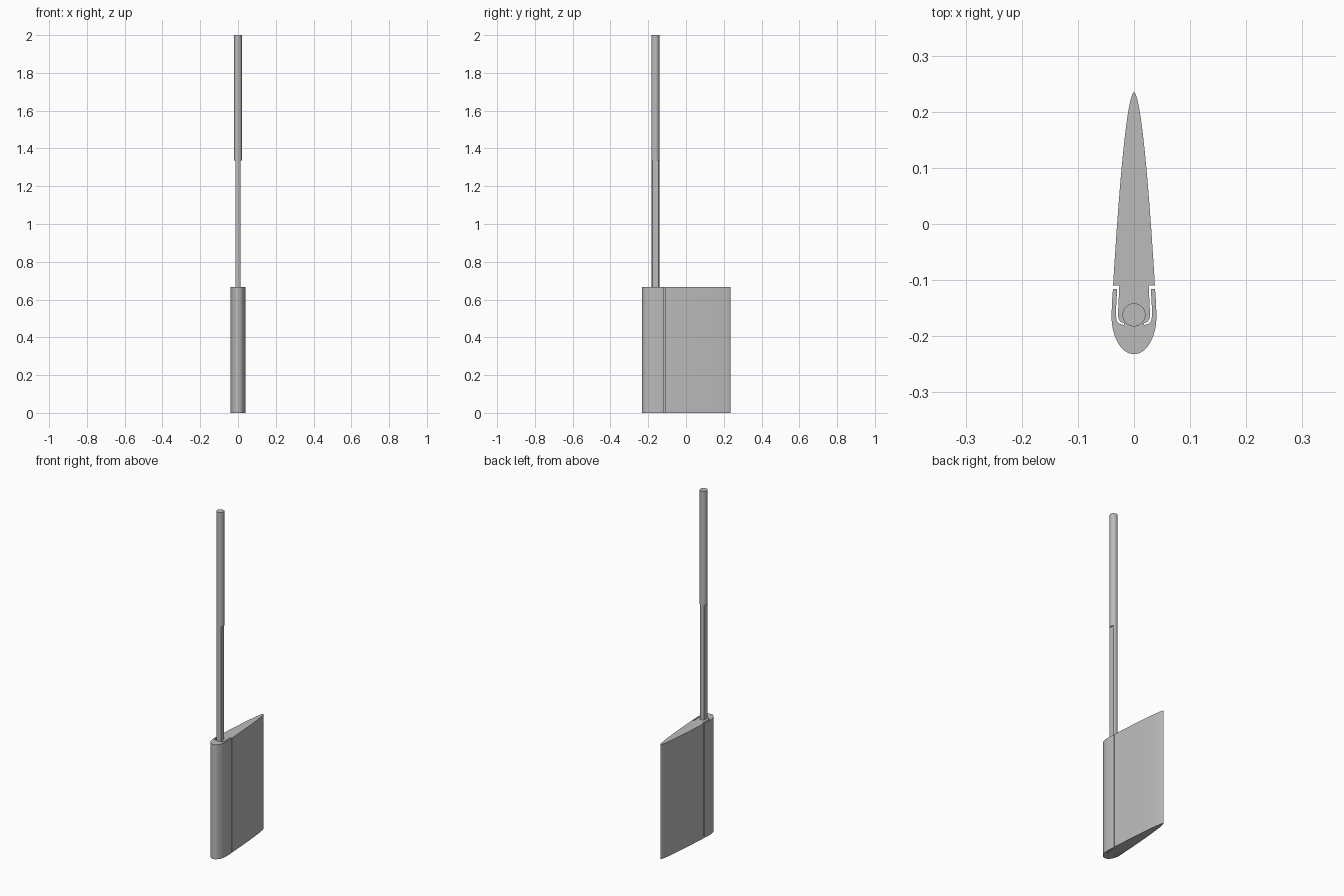
import bpy, bmesh, math

cube = bpy.data.objects.get("Cube")
if cube:
    bpy.data.objects.remove(cube)

grey = bpy.data.materials.new("plain grey")
grey.use_nodes = True
grey.diffuse_color = (0.5, 0.5, 0.5, 1)
grey.node_tree.nodes["Principled BSDF"].inputs["Base Color"].default_value = (0.5, 0.5, 0.5, 1)

BLADE_TOP = 0.667
FLAT_TOP = 1.335
ROD_Y, ROD_R, FLAT_X = -0.162, 0.0205, 0.0133


def prism(name, outline, z0, z1):
    """Extrude a closed counter-clockwise outline from z0 to z1."""
    bm = bmesh.new()
    base = bm.faces.new([bm.verts.new((x, y, z0)) for x, y in outline])
    top = bmesh.ops.extrude_face_region(bm, geom=[base], use_keep_orig=True)
    verts = [v for v in top["geom"] if isinstance(v, bmesh.types.BMVert)]
    bmesh.ops.translate(bm, verts=verts, vec=(0, 0, z1 - z0))
    bmesh.ops.recalc_face_normals(bm, faces=bm.faces)
    mesh = bpy.data.meshes.new(name)
    bm.to_mesh(mesh)
    bm.free()
    mesh.materials.append(grey)
    obj = bpy.data.objects.new(name, mesh)
    bpy.context.collection.objects.link(obj)
    bpy.ops.object.select_all(action="DESELECT")
    obj.select_set(True)
    bpy.context.view_layer.objects.active = obj
    bpy.ops.object.shade_smooth_by_angle(angle=math.radians(32))
    return obj


# Blade half outline: rounded nose, hinge slit, then tapering tail
nose = []
for i in range(17):
    a = math.radians(-90 + 90 * i / 16)
    nose.append((0.04 * math.cos(a), -0.165 + 0.067 * math.sin(a)))
nose += [(0.0393, -0.14), (0.0375, -0.1155)]
slit = [(0.0300, -0.1155), (0.0325, -0.160), (0.0310, -0.172), (0.0260, -0.178), (0.0175, -0.180),
        (0.0175, -0.177), (0.0245, -0.174), (0.0280, -0.168), (0.0285, -0.160), (0.0262, -0.1100)]
tail = []
for i in range(24, -1, -1):
    t = (i / 24) ** 2
    tail.append((0.0373 * t ** 0.56, 0.235 - 0.345 * t))
half = nose + slit + tail
half[0] = (0.0, -0.232)
blade_outline = half + [(-x, y) for x, y in reversed(half[1:-1])]
prism("rudder_blade", blade_outline, 0.0, BLADE_TOP)

# Round upper rod
circle = [(ROD_R * math.cos(2 * math.pi * i / 48), ROD_Y + ROD_R * math.sin(2 * math.pi * i / 48))
          for i in range(48)]
prism("upper_rod", circle, FLAT_TOP, 2.0)

# Lower rod with a flat on each side, running down into the blade
limit = math.acos(FLAT_X / ROD_R)
front_arc = []
for i in range(17):
    a = limit + (math.pi - 2 * limit) * i / 16
    front_arc.append((ROD_R * math.cos(a), ROD_R * math.sin(a)))
flatted = [(x, ROD_Y + y) for x, y in front_arc] + [(-x, ROD_Y - y) for x, y in front_arc]
prism("flatted_rod", flatted, 0.01, FLAT_TOP)
